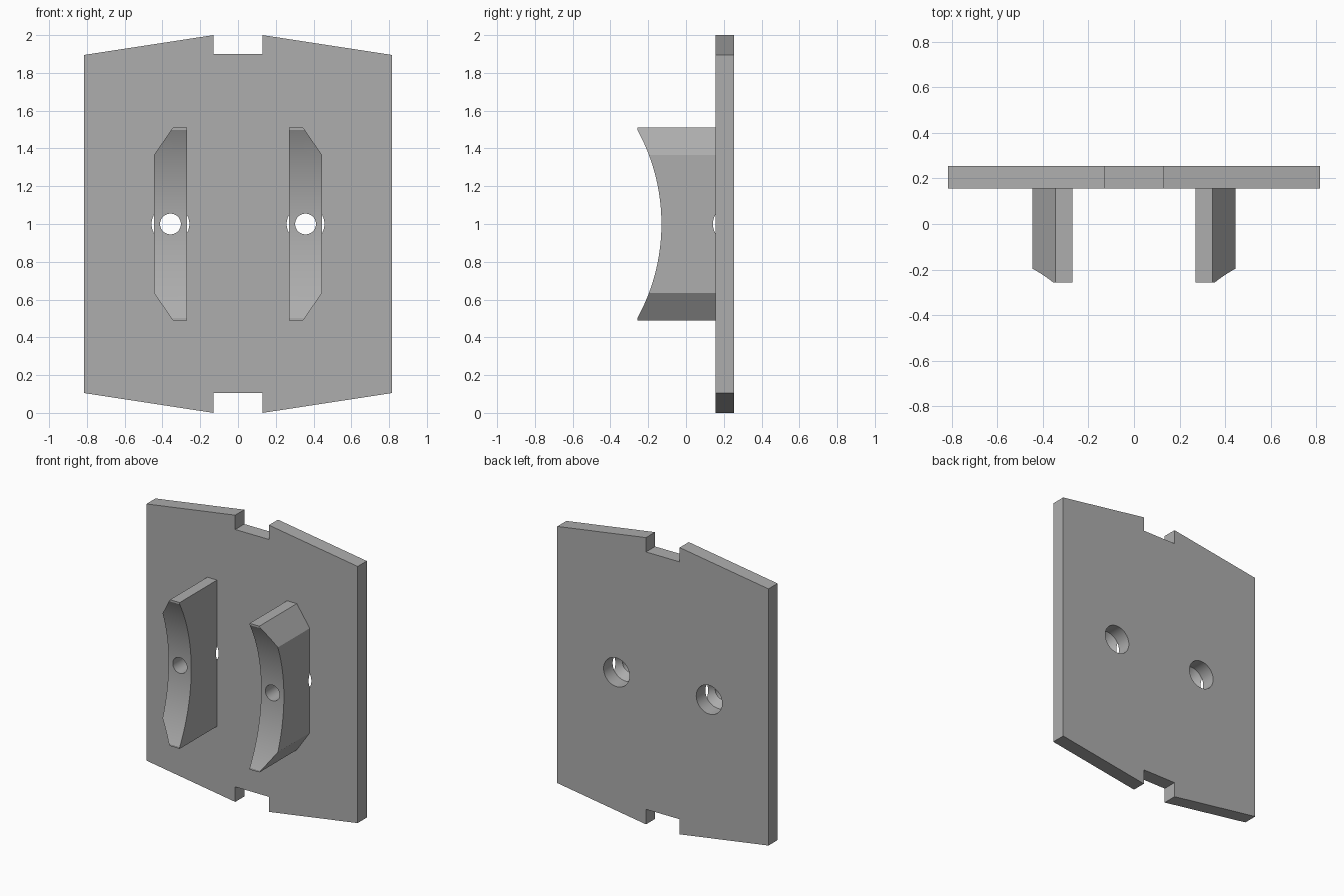
import bpy, bmesh, math
from mathutils import Matrix, Vector

cube = bpy.data.objects.get("Cube")
if cube:
    bpy.data.objects.remove(cube, do_unlink=True)

grey = bpy.data.materials.new("plain grey")
grey.use_nodes = True
color = (0.42, 0.42, 0.42, 1.0)
grey.diffuse_color = color
grey.node_tree.nodes["Principled BSDF"].inputs["Base Color"].default_value = color


def make_object(name, bm):
    bmesh.ops.recalc_face_normals(bm, faces=bm.faces)
    mesh = bpy.data.meshes.new(name)
    bm.to_mesh(mesh)
    bm.free()
    mesh.materials.append(grey)
    obj = bpy.data.objects.new(name, mesh)
    bpy.context.collection.objects.link(obj)
    return obj


def slab(name, outline, y0, y1):
    """Extrude an x-z outline from y0 to y1."""
    bm = bmesh.new()
    face = bm.faces.new([bm.verts.new((x, y0, z)) for x, z in outline])
    ext = bmesh.ops.extrude_face_region(bm, geom=[face])
    verts = [v for v in ext["geom"] if isinstance(v, bmesh.types.BMVert)]
    bmesh.ops.translate(bm, verts=verts, vec=(0, y1 - y0, 0))
    return make_object(name, bm)


def lathe(name, profile, x, z, steps=64):
    """Closed solid turned about a y axis; profile is (radius, y)."""
    bm = bmesh.new()
    rings = []
    for r, y in profile:
        rings.append([bm.verts.new((x + r * math.cos(a), y, z + r * math.sin(a)))
                      for a in (math.tau * i / steps for i in range(steps))])
    for a, b in zip(rings, rings[1:]):
        for i in range(steps):
            j = (i + 1) % steps
            bm.faces.new((a[i], a[j], b[j], b[i]))
    bm.faces.new(rings[0])
    bm.faces.new(rings[-1])
    return make_object(name, bm)


def combine(target, other, operation):
    """Apply a boolean and remove the helper."""
    bpy.context.view_layer.objects.active = target
    mod = target.modifiers.new("combine", "BOOLEAN")
    mod.operation = operation
    mod.solver = "EXACT"
    mod.object = other
    bpy.ops.object.modifier_apply(modifier=mod.name)
    bpy.data.objects.remove(other, do_unlink=True)


# Plate with sloped ends and centre notches
half = [(0.13, 0), (0.815, 0.105), (0.815, 1.895), (0.13, 2), (0.13, 1.9)]
right = [(0.13, 0.105)] + half
plate = slab("mounting_plate", right + [(-x, z) for x, z in reversed(right)], 0.155, 0.255)

for side in (-1, 1):
    # Rib with chamfered outer corners
    outline = [(0.27, 0.49), (0.345, 0.49), (0.445, 0.635),
               (0.445, 1.365), (0.345, 1.51), (0.27, 1.51)]
    rib = slab("rib", [(side * x, z) for x, z in outline], -0.257, 0.2)

    # Hollow front of the rib
    bm = bmesh.new()
    bmesh.ops.create_cone(bm, cap_ends=True, segments=256, radius1=1.04, radius2=1.04,
                          depth=2, matrix=Matrix.Translation((0, -1.17, 1))
                          @ Matrix.Rotation(math.pi / 2, 4, "Y"))
    combine(rib, make_object("hollow_cutter", bm), "DIFFERENCE")
    combine(plate, rib, "UNION")

    # Countersunk bolt hole from the back
    hole = lathe("hole_cutter", [(0.1, 0.3), (0.1, 0.155), (0.055, 0.11), (0.055, -0.4)],
                 side * 0.3575, 1)
    combine(plate, hole, "DIFFERENCE")

# Smooth the curved walls, keep the edges sharp
bpy.ops.object.select_all(action="DESELECT")
plate.select_set(True)
bpy.context.view_layer.objects.active = plate
bpy.ops.object.shade_smooth_by_angle(angle=math.radians(20))
